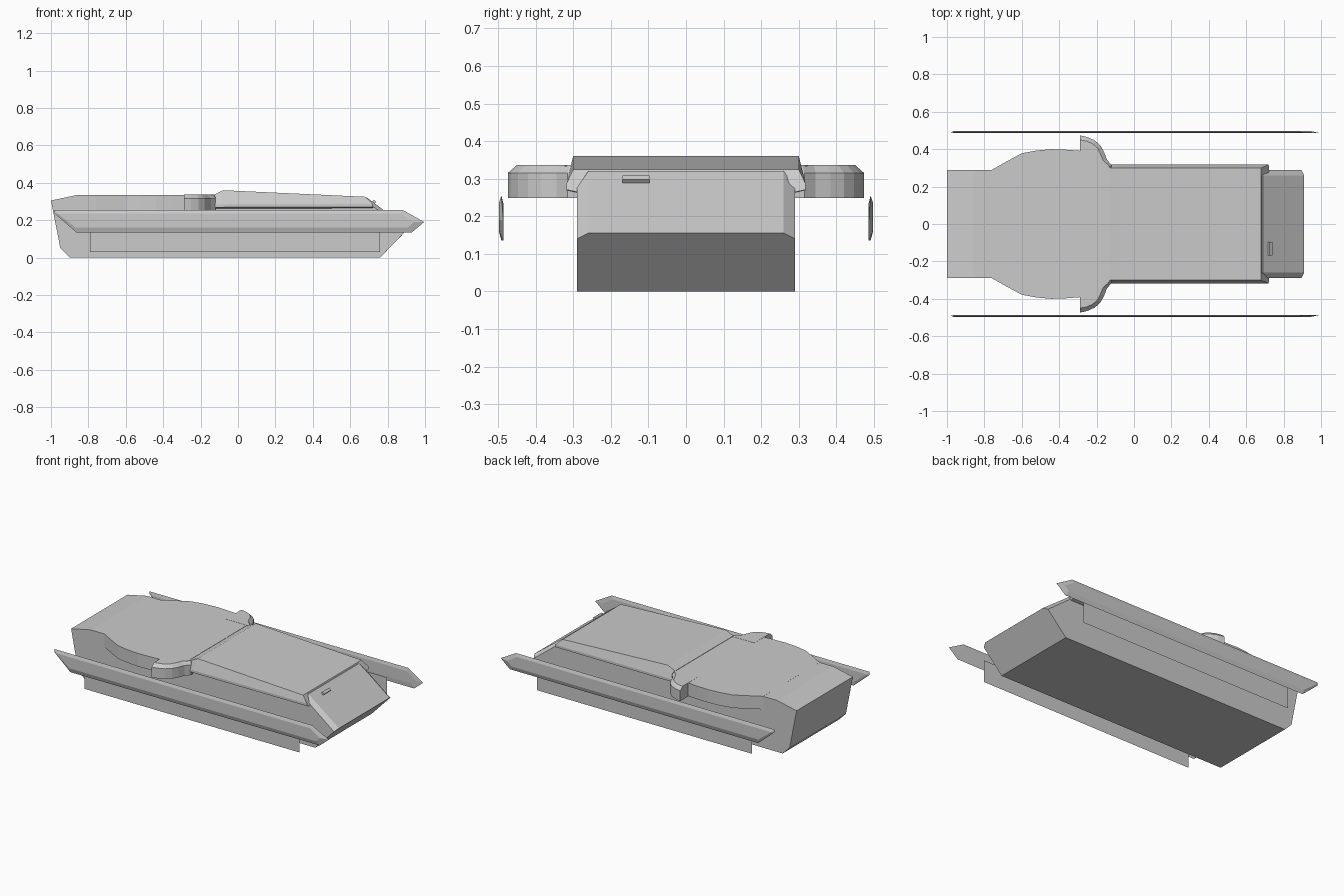
import bpy, bmesh
from math import radians

if "Cube" in bpy.data.objects:
    bpy.data.objects.remove(bpy.data.objects["Cube"])


def loft(name, rings, mirror=False):
    """Join equal-length closed rings with quads and cap both ends."""
    bm = bmesh.new()
    vr = [[bm.verts.new(p) for p in r] for r in rings]
    n = len(rings[0])
    for a, b in zip(vr, vr[1:]):
        for i in range(n):
            j = (i + 1) % n
            bm.faces.new((a[i], a[j], b[j], b[i]))
    bm.faces.new(vr[0][::-1])
    bm.faces.new(vr[-1])
    bmesh.ops.remove_doubles(bm, verts=bm.verts, dist=1e-5)
    bmesh.ops.recalc_face_normals(bm, faces=bm.faces)
    return finish(name, bm, mirror)


def finish(name, bm, mirror=False):
    me = bpy.data.meshes.new(name)
    bm.to_mesh(me)
    bm.free()
    ob = bpy.data.objects.new(name, me)
    bpy.context.collection.objects.link(ob)
    if mirror:
        m = ob.modifiers.new("mirror", 'MIRROR')
        m.use_axis = (False, True, False)
        m.use_clip = False
    return ob


# Hull: side profile lofted across y, nose edges chamfered
rear = [(-.86, .335), (-1, .305), (-.95, .05), (-.9, 0), (.76, 0)]
edge = rear + [(.895, .14), (.72, .275), (.1, .275), (-.1, .333)]
core = rear + [(.91, .155), (.69, .32), (.1, .32), (-.1, .333)]
loft("hull", [[(x, y, z) for x, z in prof]
              for y, prof in ((-.29, edge), (-.26, core), (.26, core), (.29, edge))])

# Raised roof plate with flared, overhanging edges: x, top z, edge x, edge z
stations = [(-.13, .335, -.14, .285), (-.08, .36, -.1, .285), (.68, .325, .72, .287)]
rings = []
for x, zt, xe, ze in stations:
    half = [(x, .3, zt), (xe, .318, ze), (xe, .318, ze - .016), (xe + .005, .26, ze - .03)]
    rings.append(half + [(a, -b, c) for a, b, c in half[::-1]])
loft("roof_plate", rings)

# Rear deck bulging over the sides
side = [(-.76, .29), (-.68, .335), (-.6, .378), (-.52, .393), (-.44, .4),
        (-.36, .397), (-.27, .39), (-.14, .32)]
plan = side + [(x, -y) for x, y in side[::-1]]
loft("rear_deck", [[(x, y, z) for x, y in plan] for z in (.25, .335)])

# Rounded intake shoulders
outline = [(-.29, .474), (-.25, .465), (-.21, .447), (-.18, .42), (-.16, .385),
           (-.145, .345), (-.12, .315), (-.12, .29), (-.29, .29)]
inner = [(-.29, .45), (-.25, .442), (-.22, .428), (-.195, .405), (-.18, .375),
         (-.165, .34), (-.135, .31), (-.12, .29), (-.29, .29)]
loft("shoulder", [[(x, y, .248) for x, y in outline],
                  [(x, y, .315) for x, y in outline],
                  [(x, y, .336) for x, y in inner]], mirror=True)

# Long side panels, bevelled on the outer face
back = [(-.98, .255), (.88, .255), (.995, .19), (.93, .135), (-.865, .135), (-.98, .235)]
front = [(-.96, .235), (.87, .235), (.94, .19), (.91, .162), (-.87, .162), (-.96, .232)]
loft("side_panel", [[(x, .486, z) for x, z in front],
                    [(x, .486 if x > .9 else .491, z) for x, z in back],
                    [(x, .498, z) for x, z in front]], mirror=True)

# Flat running-gear sheets behind the panels
bm = bmesh.new()
bm.faces.new([bm.verts.new((x, .45, z)) for x, z in
              ((-.79, .03), (-.79, .175), (.76, .175), (.76, .03))])
finish("running_gear_sheet", bm, mirror=True)

# Small viewing block on the front slope
bpy.ops.mesh.primitive_cube_add(size=1, location=(.725, -.133, .294),
                                rotation=(0, radians(38), 0))
block = bpy.context.object
block.name = "viewing_block"
block.scale = (.018, .072, .024)
